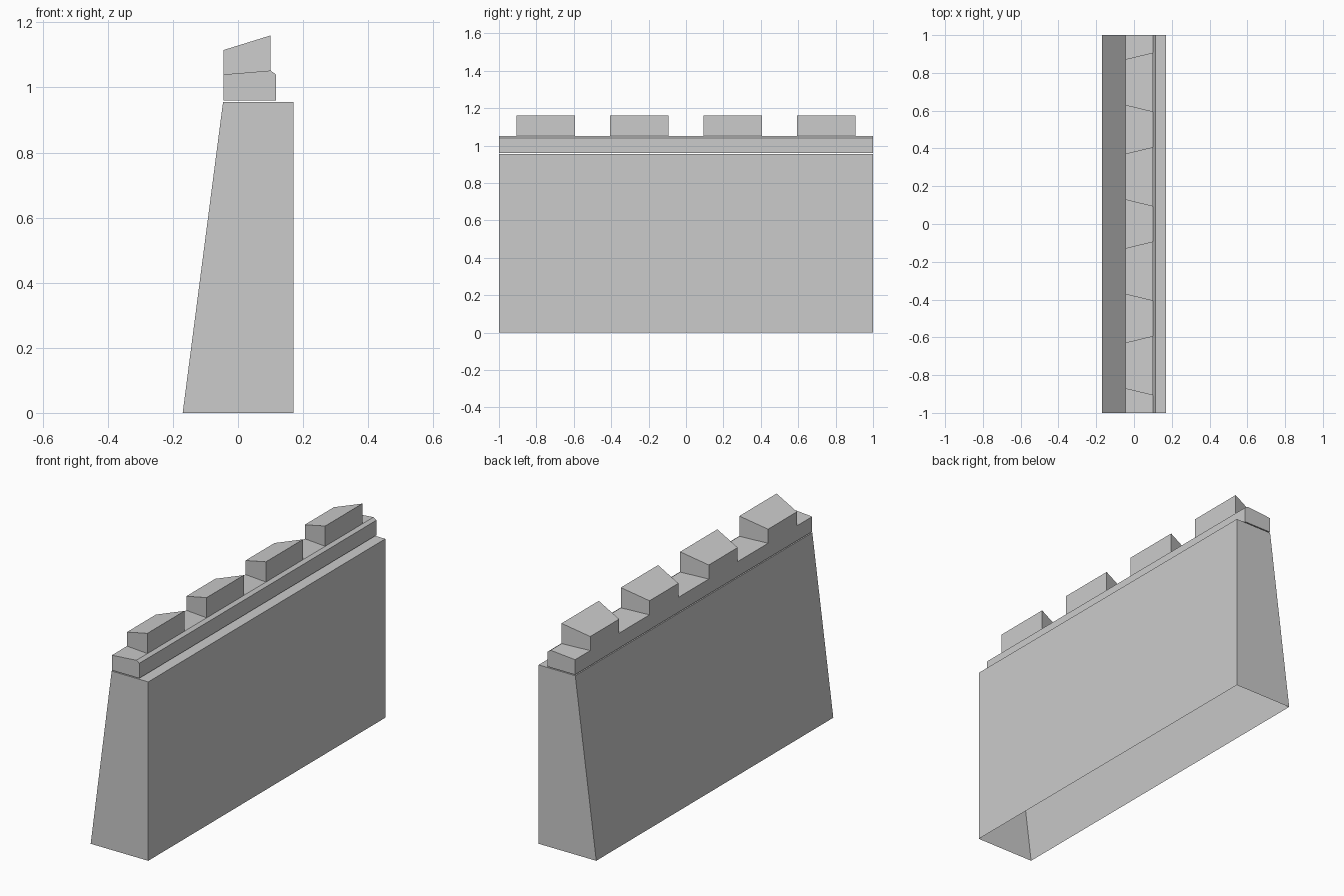
import bpy, bmesh

if "Cube" in bpy.data.objects:
    bpy.data.objects.remove(bpy.data.objects["Cube"])


def finish(name, bm):
    bmesh.ops.recalc_face_normals(bm, faces=bm.faces)
    me = bpy.data.meshes.new(name)
    bm.to_mesh(me)
    bm.free()
    ob = bpy.data.objects.new(name, me)
    bpy.context.collection.objects.link(ob)
    return ob


def extrude_profile(name, pts, open_bottom=False):
    """Extrude an x-z profile along the wall length; first edge is the bottom."""
    bm = bmesh.new()
    front = [bm.verts.new((x, -1, z)) for x, z in pts]
    back = [bm.verts.new((x, 1, z)) for x, z in pts]
    bm.faces.new(front)
    bm.faces.new(back[::-1])
    n = len(pts)
    for i in range(1 if open_bottom else 0, n):
        j = (i + 1) % n
        bm.faces.new((front[j], front[i], back[i], back[j]))
    return finish(name, bm)


def merlon(name, yc):
    """Block with wedge-shaped plan, sloped top and open underside."""
    bm = bmesh.new()
    # x, half width, base z, top z
    plan = [(-0.045, -0.122, 1.04, 1.115), (0.1, -0.157, 1.052, 1.16),
            (0.1, 0.157, 1.052, 1.16), (-0.045, 0.122, 1.04, 1.115)]
    low = [bm.verts.new((x, yc + y, z)) for x, y, z, _ in plan]
    top = [bm.verts.new((x, yc + y, z)) for x, y, _, z in plan]
    bm.faces.new(top)
    for i in range(4):
        j = (i + 1) % 4
        bm.faces.new((low[i], low[j], top[j], top[i]))
    return finish(name, bm)


# Battered wall body, hollow with an open underside
extrude_profile("wall_body", [(-0.17, 0), (0.17, 0), (0.17, 0.955), (-0.046, 0.955)],
                open_bottom=True)

# Coping course with a chamfered outer edge, a hairline joint above the wall
extrude_profile("coping", [(-0.045, 0.96), (0.117, 0.96), (0.117, 1.04),
                           (0.1, 1.052), (-0.045, 1.04)])

# Four merlons
for k in range(4):
    merlon(f"merlon_{k + 1}", -0.75 + 0.5 * k)
